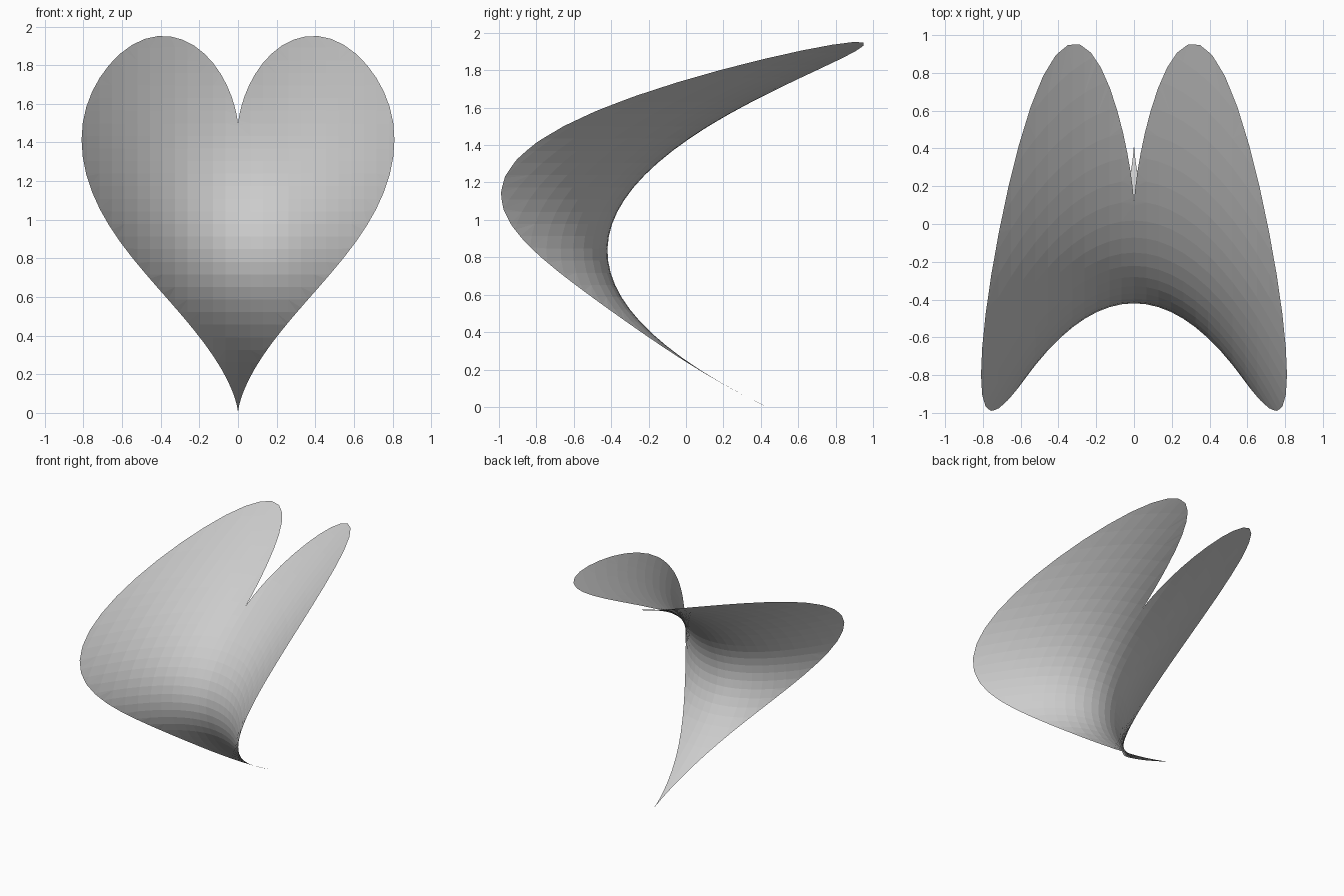
import bpy, bmesh
from math import sin, cos, pi, exp

if "Cube" in bpy.data.objects:
    bpy.data.objects.remove(bpy.data.objects["Cube"])

HALF_WIDTH = 0.81
SCALE = 1.957 / 28.97
STEP = 0.0652


def heart_point(t):
    # right half of the heart outline: t = 0 is the cleft, t = pi the tip
    h = 13 * cos(t) - 5 * cos(2 * t) - 2 * cos(3 * t) - cos(4 * t)
    z = SCALE * (h + 17) - 0.018 * exp(-((t - 1.28) / 0.25) ** 2)
    return (HALF_WIDTH * sin(t) ** 3, 0.0, z)


def saddle(x, z):
    # hyperbolic paraboloid: bends back along z, forward along x
    return -0.42 + 1.22 * (z - 0.835) ** 2 - 1.2 * x * x


def slice_all(bm, co, normal):
    geom = bm.verts[:] + bm.edges[:] + bm.faces[:]
    bmesh.ops.bisect_plane(bm, geom=geom, dist=1e-6, plane_co=co, plane_no=normal)


# flat half heart
bm = bmesh.new()
n = 44
bm.faces.new([bm.verts.new(heart_point(pi * i / n)) for i in range(n + 1)])

# cut into rows, then columns
for i in range(1, 31):
    slice_all(bm, (0, 0, i * STEP), (0, 0, 1))
for i in range(1, 13):
    slice_all(bm, (i * STEP, 0, 0), (1, 0, 0))
bmesh.ops.triangulate(bm, faces=bm.faces[:])

# bend the sheet into a saddle
for v in bm.verts:
    v.co.y = saddle(v.co.x, v.co.z)
bm.normal_update()
flip = [f for f in bm.faces if f.normal.y > 0]
if flip:
    bmesh.ops.reverse_faces(bm, faces=flip)

mesh = bpy.data.meshes.new("saddle_heart_sheet")
bm.to_mesh(mesh)
bm.free()
sheet = bpy.data.objects.new("saddle_heart_sheet", mesh)
bpy.context.collection.objects.link(sheet)

# left half
mirror = sheet.modifiers.new("mirror", 'MIRROR')
mirror.use_axis[0] = True
mirror.merge_threshold = 0.00005
